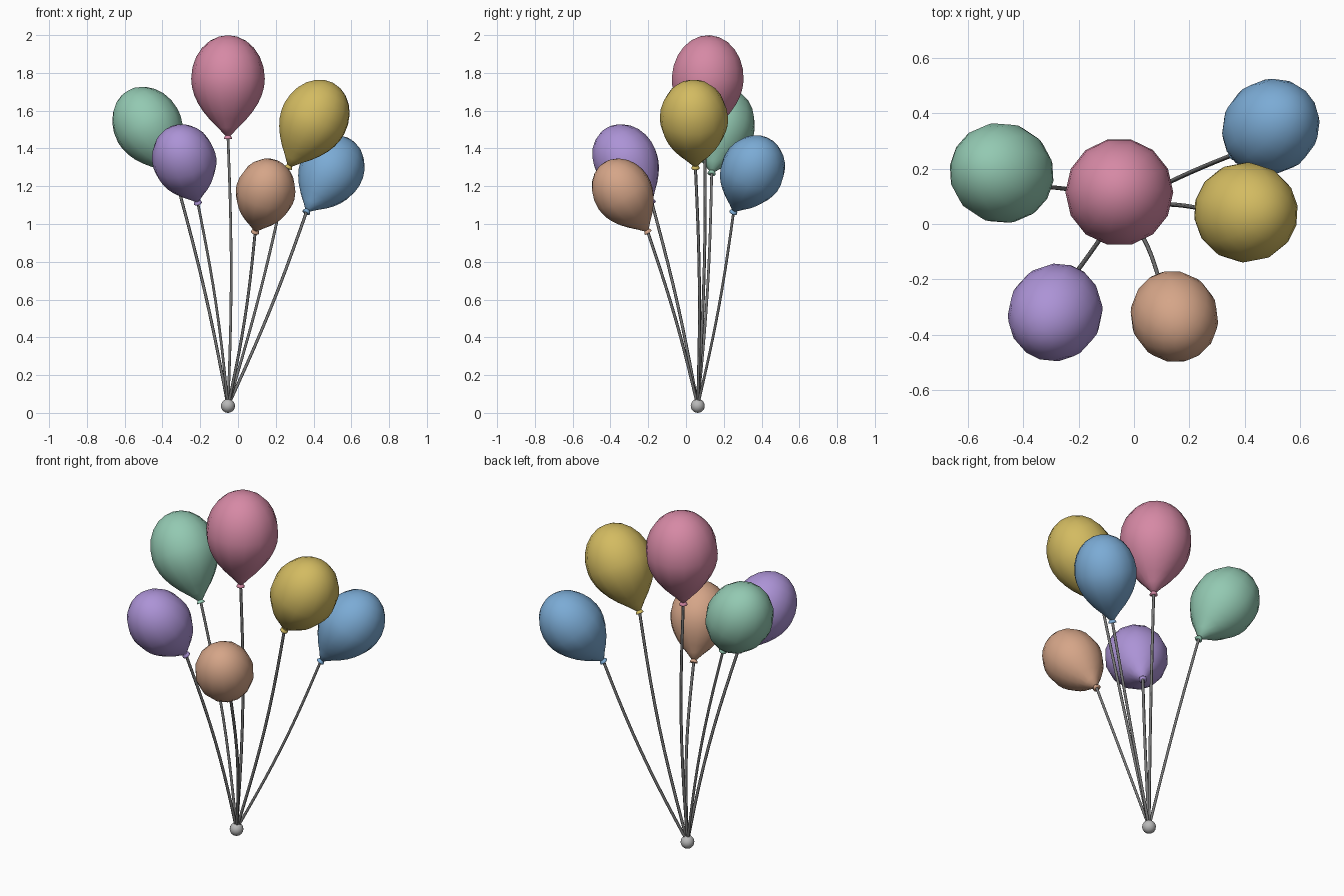
import bpy, bmesh, math
from mathutils import Vector

if "Cube" in bpy.data.objects:
    bpy.data.objects.remove(bpy.data.objects["Cube"])

SIDES = 14
ANCHOR = Vector((-0.053, 0.062, 0.037))


def material(name, rgb):
    m = bpy.data.materials.new(name)
    lin = [((c / 255 + 0.055) / 1.055) ** 2.4 for c in rgb]
    m.diffuse_color = (*lin, 1)
    m.use_nodes = True
    m.node_tree.nodes["Principled BSDF"].inputs["Base Color"].default_value = m.diffuse_color
    return m


def lathe(name, profile, mat, loc, direction, scale):
    """Revolve (radius, height) pairs; the last point is the closed tip."""
    bm = bmesh.new()
    rings = []
    for r, h in profile[:-1]:
        rings.append([bm.verts.new((r * math.cos(2 * math.pi * i / SIDES),
                                    r * math.sin(2 * math.pi * i / SIDES), h))
                      for i in range(SIDES)])
    tip = bm.verts.new((0, 0, profile[-1][1]))
    bm.faces.new(rings[0][::-1])
    for i in range(SIDES):
        j = (i + 1) % SIDES
        for a, b in zip(rings, rings[1:]):
            bm.faces.new((a[i], a[j], b[j], b[i]))
        bm.faces.new((rings[-1][i], rings[-1][j], tip))
    for f in bm.faces:
        f.smooth = True
    for e in bm.edges:
        if e.calc_face_angle(0) > math.radians(45):
            e.smooth = False
    me = bpy.data.meshes.new(name)
    bm.to_mesh(me)
    bm.free()
    me.materials.append(mat)
    ob = bpy.data.objects.new(name, me)
    ob.location = loc
    ob.rotation_mode = 'QUATERNION'
    ob.rotation_quaternion = direction.to_track_quat('Z', 'Y')
    ob.scale = (scale,) * 3
    bpy.context.collection.objects.link(ob)


# balloon outline: pear-shaped lower part, elliptical crown
R, MID, LOW, HIGH = 0.195, 0.32, 0.305, 0.23
body = []
for k in range(8):
    t = 1 - k / 7
    body.append((max(0.012, R * (1 - t * t)), MID - LOW * t))
for k in range(1, 7):
    a = math.pi / 2 * k / 6
    body.append((R * math.cos(a), MID + HIGH * math.sin(a)))
# flared knot under the balloon
knot = [(0.022, 0), (0.021, 0.006), (0.011, 0.022), (0, 0.024)]

string_mat = material("string grey", (118, 118, 118))


def string(name, end):
    cu = bpy.data.curves.new(name, 'CURVE')
    cu.dimensions = '3D'
    cu.bevel_depth = 0.008
    cu.bevel_resolution = 1
    sp = cu.splines.new('POLY')
    n = 10
    sp.points.add(n)
    for i in range(n + 1):
        t = i / n
        p = ANCHOR.lerp(end, t) + Vector((0.017, 0.015, 0)) * math.sin(math.pi * t)
        sp.points[i].co = (*p, 1)
    sp.use_smooth = True
    cu.materials.append(string_mat)
    bpy.context.collection.objects.link(bpy.data.objects.new(name, cu))


# name, colour, neck position, lean of the axis, scale
balloons = [
    ("pink", (214, 137, 165), (-0.053, 0.10, 1.45), (0.0, 0.015, 0.32), 1.0),
    ("yellow", (211, 187, 97), (0.265, 0.05, 1.295), (0.14, -0.008, 0.265), 0.93),
    ("green", (147, 201, 178), (-0.335, 0.135, 1.265), (-0.145, 0.05, 0.26), 0.93),
    ("purple", (172, 147, 214), (-0.212, -0.178, 1.11), (-0.072, -0.14, 0.226), 0.87),
    ("orange", (213, 165, 136), (0.09, -0.20, 0.955), (0.055, -0.133, 0.212), 0.81),
    ("blue", (123, 171, 213), (0.36, 0.25, 1.06), (0.132, 0.10, 0.218), 0.87),
]
for name, rgb, neck, lean, s in balloons:
    mat = material(name, rgb)
    neck, lean = Vector(neck), Vector(lean)
    lathe(name + "_balloon", body, mat, neck, lean, s)
    lathe(name + "_knot", knot, mat, neck, lean, 1.0)
    string(name + "_string", neck + lean.normalized() * 0.006)

# ball that gathers the strings
bpy.ops.mesh.primitive_uv_sphere_add(segments=16, ring_count=10, radius=0.037, location=ANCHOR)
ball = bpy.context.object
ball.name = "gathering_ball"
ball.data.materials.append(material("light grey", (185, 185, 185)))
bpy.ops.object.shade_smooth()
